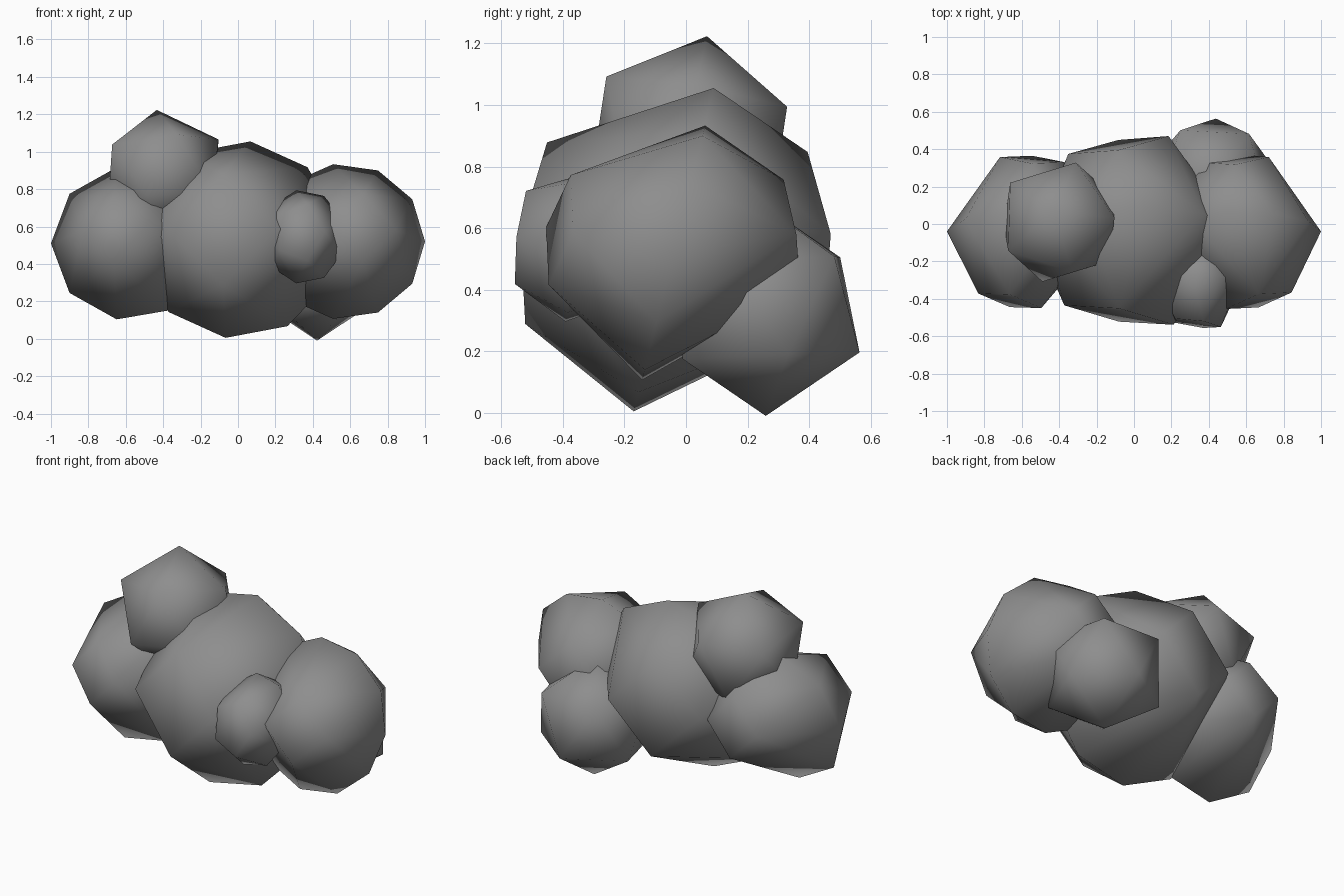
import bpy, bmesh
from math import sqrt, sin, cos, pi, radians
from mathutils import Vector, Matrix

if "Cube" in bpy.data.objects:
    bpy.data.objects.remove(bpy.data.objects["Cube"])

PHI = (1 + sqrt(5)) / 2
S = (-1, 1)
# Corner directions of an icosahedron, and two neighbouring corners to orient it
ICOSA = [Vector(p[i:] + p[:i]).normalized()
         for p in [(0, a, b * PHI) for a in S for b in S] for i in range(3)]
EDGE = ((0, 1, PHI), (0, -1, PHI))

grey = bpy.data.materials.new("dark_grey")
grey.diffuse_color = (0.27, 0.27, 0.27, 1)
grey.use_nodes = True
grey.node_tree.nodes["Principled BSDF"].inputs["Base Color"].default_value = grey.diffuse_color


def frame(u, v):
    x = Vector(u).normalized()
    y = Vector(v)
    y = (y - x * y.dot(x)).normalized()
    return Matrix((x, y, x.cross(y))).transposed()


def ring(axis, angle, n, start=0):
    """n unit directions at `angle` degrees from the axis, counted from +x."""
    f, a = frame(axis, (1, 0, 0)), radians(angle)
    return [f @ Vector((cos(a), sin(a) * cos(t), sin(a) * sin(t)))
            for t in (radians(start) + 2 * pi * i / n for i in range(n))]


def barrel(front, front_cap, back, back_cap, waist=10, spin=0, n=4):
    """Ball with a many-sided waist and small front and back facets."""
    return (ring((0, 0.97, -0.24), 90, waist, spin)
            + ring(front, front_cap, n) + ring(back, back_cap, n))


def icosa(corner, neighbour):
    rot = frame(corner, neighbour) @ frame(*EDGE).transposed()
    return [rot @ p for p in ICOSA]


def puff(name, directions, centre, radius, squash=1):
    """Smooth-shaded hull around directions on a sphere."""
    bm = bmesh.new()
    for p in directions:
        bm.verts.new(Vector((p.x * squash, p.y, p.z)) * radius)
    bmesh.ops.convex_hull(bm, input=bm.verts[:])
    bmesh.ops.dissolve_limit(bm, angle_limit=0.02, verts=bm.verts[:], edges=bm.edges[:])
    bmesh.ops.recalc_face_normals(bm, faces=bm.faces[:])
    for f in bm.faces:
        f.smooth = True
    mesh = bpy.data.meshes.new(name)
    bm.to_mesh(mesh)
    bm.free()
    mesh.materials.append(grey)
    ob = bpy.data.objects.new(name, mesh)
    ob.location = centre
    bpy.context.collection.objects.link(ob)


# Big middle puff
puff("middle_puff", barrel((-0.18, -1, 0.12), 33, (-0.18, 1, 0.1), 30, 10, 25),
     (0, -0.04, 0.53), 0.545)

# Side puffs
puff("left_puff", barrel((-0.24, -1, 0.2), 24, (0.08, 1, 0.12), 24, 9, 180),
     (-0.575, -0.04, 0.51), 0.425)
puff("right_puff", barrel((0.26, -1, 0.2), 25, (-0.08, 1, 0.15), 25, 11),
     (0.57, -0.04, 0.52), 0.43)

# Small puffs on top, front and back
puff("top_puff", icosa((-0.10, 0.17, 1), (1, -0.03, 0)), (-0.40, 0.01, 0.88), 0.35)
puff("front_puff", barrel((-0.12, -1, 0.12), 38, (0, 1, 0), 38, 9, 20, 5),
     (0.35, -0.33, 0.545), 0.26, 0.85)
puff("back_puff", icosa((0.05, 0.91, -0.41), (0.0, -0.15, -1)), (0.42, 0.245, 0.34), 0.35)
